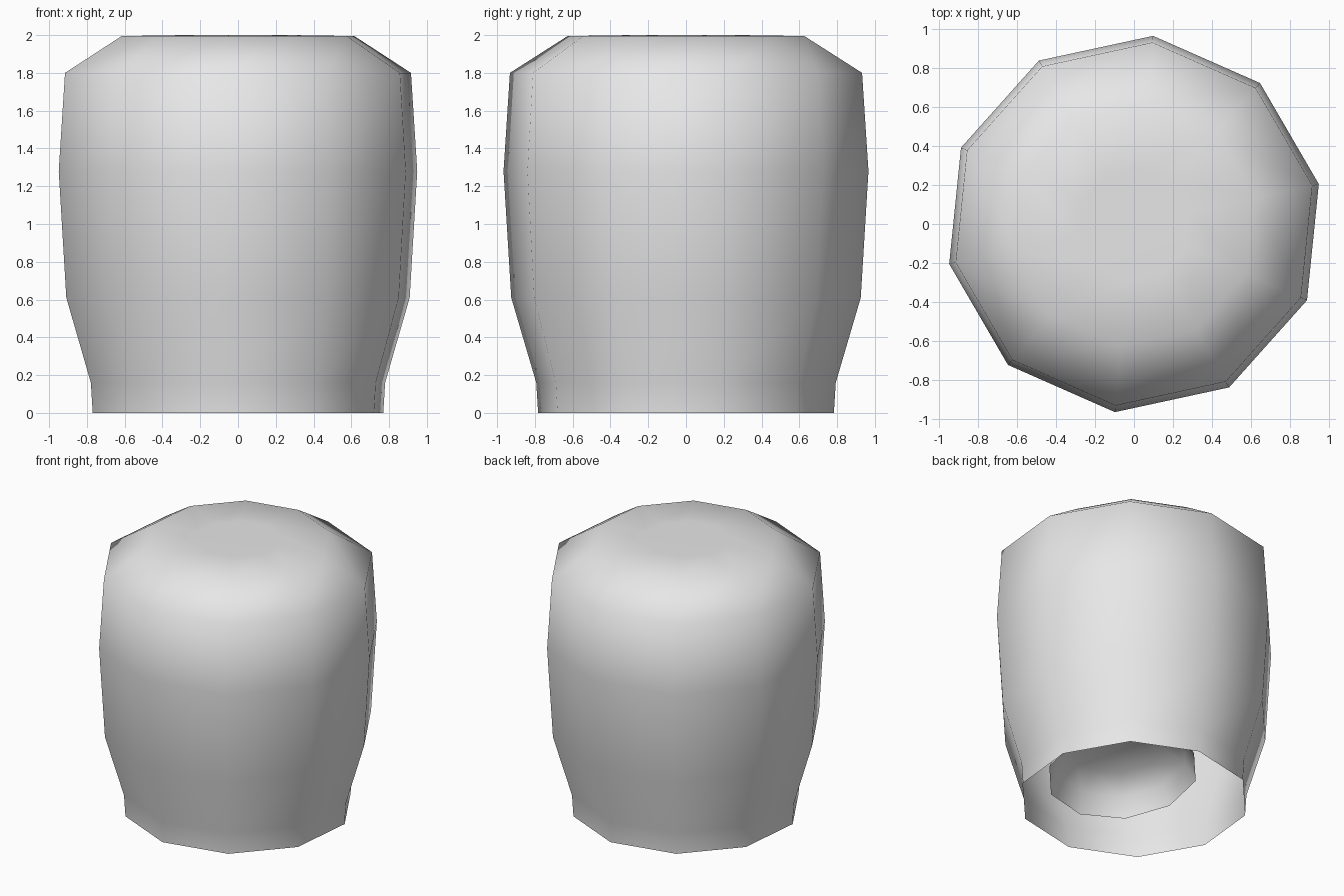
import bpy, bmesh, math
from mathutils import Matrix

if "Cube" in bpy.data.objects:
    bpy.data.objects.remove(bpy.data.objects["Cube"], do_unlink=True)

SIDES = 10
PHASE = math.radians(12.2)

grey = bpy.data.materials.new("light grey")
grey.use_nodes = True
grey.diffuse_color = (0.8, 0.8, 0.8, 1)
grey.node_tree.nodes["Principled BSDF"].inputs["Base Color"].default_value = (0.8, 0.8, 0.8, 1)


def lathe(name, profile, matrix=Matrix()):
    """Turn (radius, height) points into a ten-sided smooth shell, capped at the last ring."""
    bm = bmesh.new()
    rings = []
    for r, z in profile:
        rings.append([bm.verts.new((r * math.cos(PHASE + i * math.tau / SIDES),
                                    r * math.sin(PHASE + i * math.tau / SIDES), z))
                      for i in range(SIDES)])
    for a, b in zip(rings, rings[1:]):
        for i in range(SIDES):
            j = (i + 1) % SIDES
            bm.faces.new((a[i], a[j], b[j], b[i]))
    bm.faces.new(rings[-1])
    for f in bm.faces:
        f.smooth = True
    bm.transform(matrix)
    mesh = bpy.data.meshes.new(name)
    bm.to_mesh(mesh)
    bm.free()
    mesh.materials.append(grey)
    obj = bpy.data.objects.new(name, mesh)
    bpy.context.collection.objects.link(obj)
    return obj


# Outer barrel-shaped shell, open underneath
lathe("outer_shell", [(0.787, 0), (0.797, 0.16), (0.93, 0.61), (0.971, 1.28),
                      (0.937, 1.8), (0.63, 1.995), (0.29, 2.0)])

# Tilted socket recessed inside the open base
tilt = Matrix.Translation((0.06, -0.05, 0.2)) @ Matrix.Rotation(math.radians(8), 4, "X")
lathe("inner_socket", [(0.52, 0), (0.46, 0.14), (0.32, 0.24)], tilt)
